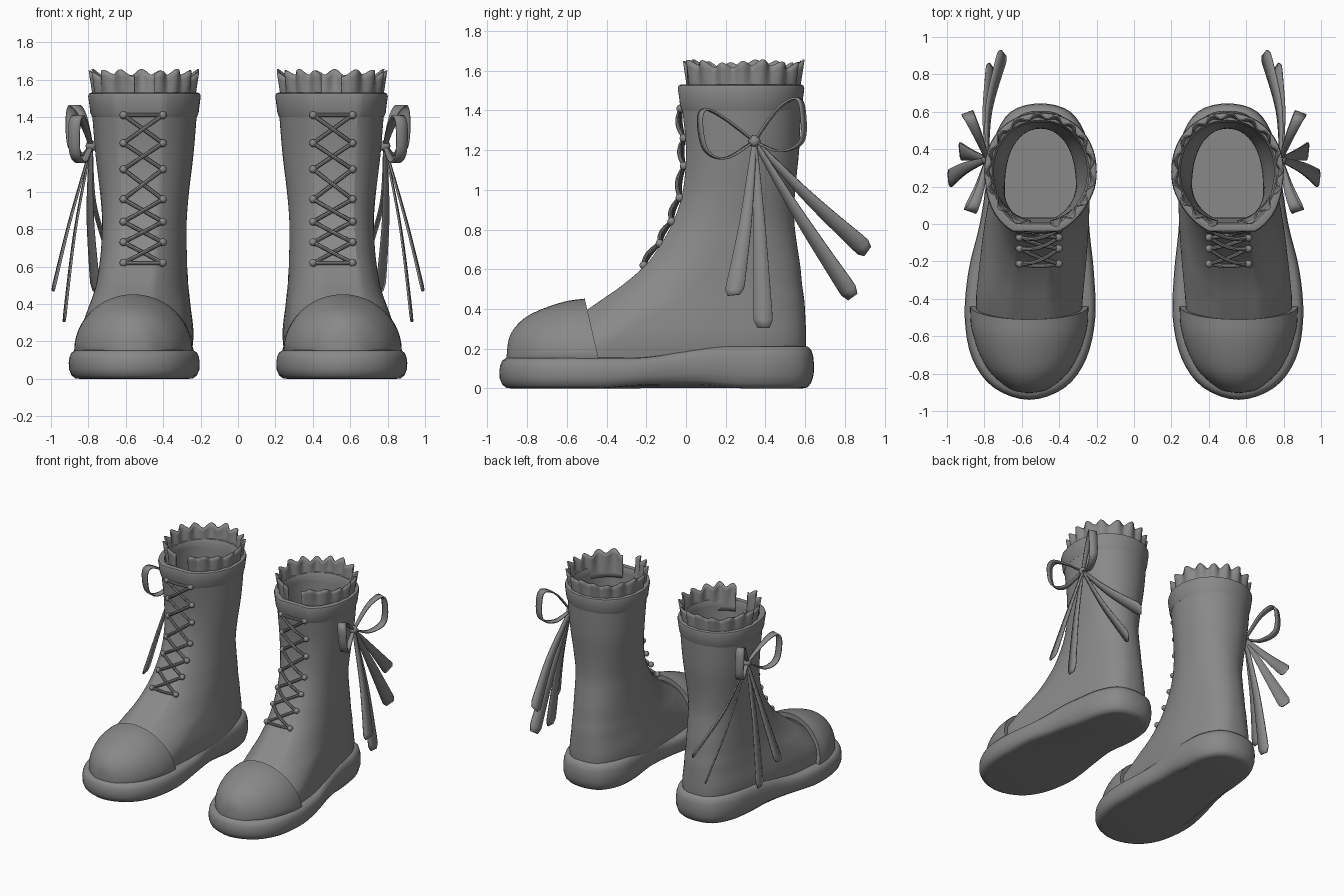
import bpy, bmesh, math
from mathutils import Vector

cube = bpy.data.objects.get("Cube")
if cube:
    bpy.data.objects.remove(cube)

grey = bpy.data.materials.new("mid_grey")
grey.use_nodes = True
colour = (0.25, 0.25, 0.25, 1)
grey.diffuse_color = colour
grey.node_tree.nodes["Principled BSDF"].inputs["Base Color"].default_value = colour


def smooth(points, steps=4, closed=False):
    """Catmull-Rom resampling of tuples of any length."""
    n, out = len(points), []
    for i in range(n if closed else n - 1):
        ids = [i - 1, i, i + 1, i + 2]
        ids = [j % n if closed else min(max(j, 0), n - 1) for j in ids]
        for s in range(steps):
            t = s / steps
            out.append(tuple(
                0.5 * (2 * b + (c - a) * t + (2 * a - 5 * b + 4 * c - d) * t * t
                       + (3 * b - a - 3 * c + d) * t ** 3)
                for a, b, c, d in zip(*(points[j] for j in ids))))
    return out if closed else out + [tuple(points[-1])]


def finish(name, bm, thick=0.0, angle=40):
    """Turn a bmesh into a smooth object mirrored onto the other boot."""
    bmesh.ops.recalc_face_normals(bm, faces=bm.faces)
    mesh = bpy.data.meshes.new(name)
    bm.to_mesh(mesh)
    bm.free()
    ob = bpy.data.objects.new(name, mesh)
    bpy.context.collection.objects.link(ob)
    mesh.materials.append(grey)
    bpy.ops.object.select_all(action='DESELECT')
    ob.select_set(True)
    bpy.context.view_layer.objects.active = ob
    bpy.ops.object.shade_smooth_by_angle(angle=math.radians(angle))
    if thick:
        mod = ob.modifiers.new("thickness", 'SOLIDIFY')
        mod.thickness, mod.offset = thick, 0
    ob.modifiers.new("pair", 'MIRROR').use_mirror_merge = False
    return ob


def loft(bm, rings, closed=True, start=False, end=False, loop=False):
    rows = [[bm.verts.new(p) for p in r] for r in rings]
    n = len(rows[0])
    for a, b in zip(rows, rows[1:] + (rows[:1] if loop else [])):
        for i in range(n if closed else n - 1):
            j = (i + 1) % n
            bm.faces.new((a[i], a[j], b[j], b[i]))
    if start:
        bm.faces.new(rows[0])
    if end:
        bm.faces.new(rows[-1])


def blend(v, lo, hi):
    t = min(1, max(0, (v - lo) / (hi - lo)))
    return t * t * (3 - 2 * t)


def middle(y):
    return 0.5 + 0.06 * min(1, max(0, (0.2 - y) / 0.6))


def section(z, front, back, mid, half, power, grow=0.0):
    """Level outline with a flat front panel and a fuller heel."""
    ring = []
    for k in range(72):
        a = math.tau * k / 72
        s, c = math.sin(a), math.cos(a)
        e = 2 / power if s > 0 else 1
        x = math.copysign(abs(c) ** e, c) * (half + grow)
        if s > 0:
            y = mid + (back + grow - mid) * s ** e
        else:
            y = max(front - grow, mid + (mid - front + grow) * 1.1 * s)
        ring.append((middle(y) + x, y, z))
    return ring


# Upper: height, front, back, widest y, half width, squareness of the heel
rows = smooth([
    (.13, -.86, .60, -.45, .28, 2.8), (.25, -.70, .605, -.35, .285, 2.8),
    (.38, -.52, .60, -.15, .262, 2.6), (.45, -.42, .595, -.02, .248, 2.5),
    (.52, -.32, .585, .06, .238, 2.4), (.62, -.205, .575, .13, .23, 2.3),
    (.72, -.13, .56, .18, .226, 2.2), (.85, -.06, .545, .22, .226, 2.1),
    (1.0, -.015, .55, .25, .238, 2.1), (1.2, .0, .57, .27, .262, 2.1),
    (1.42, -.02, .58, .28, .28, 2.1), (1.5, -.025, .58, .28, .285, 2.1)])
bm = bmesh.new()
loft(bm, [section(*r) for r in rows])
finish("boot_upper", bm, angle=30)

# Lining and insole
bm = bmesh.new()
loft(bm, [section(*r, grow=-.035) for r in rows if r[0] > 0.25], start=True)
finish("boot_lining", bm)

# Rolled cuff
bm = bmesh.new()
profile = [(1.40, -.004), (1.425, .005), (1.46, .009), (1.51, .016), (1.525, .012),
           (1.53, .0), (1.525, -.025), (1.50, -.036), (1.42, -.034)]
loft(bm, [section(z, -.025, .58, .28, .285, 2.1, g) for z, g in profile], loop=True)
finish("boot_cuff", bm, angle=50)

# Sole, thicker under the heel
outline = smooth([
    (.56, -.94), (.75, -.875), (.865, -.72), (.905, -.5), (.885, -.25), (.825, 0),
    (.785, .25), (.75, .45), (.66, .6), (.5, .645), (.34, .6), (.25, .45),
    (.235, .25), (.24, 0), (.215, -.25), (.207, -.5), (.255, -.72), (.37, -.875)], 4, True)


def sole_ring(inset, level):
    ring, n = [], len(outline)
    for i, (x, y) in enumerate(outline):
        ax, ay = outline[i - 1]
        bx, by = outline[(i + 1) % n]
        d = Vector((ay - by, bx - ax)).normalized()
        top = .155 + .06 * blend(y, -.25, .2)
        base = .018 * blend(y, -.45, -.15) * (1 - blend(y, .05, .3))
        ring.append((x + d.x * inset, y + d.y * inset, base + (top - base) * level))
    return ring


bm = bmesh.new()
profile = [(.06, 0), (.035, .02), (.015, .12), (.002, .32), (0, .55), (.004, .75),
           (.014, .9), (.032, .98), (.07, 1)]
loft(bm, [sole_ring(*p) for p in profile], start=True, end=True)
finish("boot_sole", bm, angle=60)

# Toe cap: y, half width, height
bm = bmesh.new()
cap = smooth([(-.44, .316, .302), (-.55, .31, .287), (-.68, .272, .252), (-.78, .218, .212),
              (-.85, .148, .16), (-.89, .085, .10), (-.903, .015, .02)])
cap = [(-.44, .285, .265)] + cap
rings = []
for y, half, high in cap:
    ring = []
    for k in range(48):
        a = math.tau * k / 48
        s = math.sin(a)
        lean = .07 * max(s, 0) * min(1, (y + .903) / .4)
        ring.append((middle(y) + half * math.cos(a), y - lean,
                     .15 + s * (high if s > 0 else .03)))
    rings.append(ring)
loft(bm, rings, end=True)
finish("toe_cap", bm)

# Ruffled frill, split at the front
bm = bmesh.new()
rings = []
for step in range(7):
    t = step / 6
    ring = []
    for k in range(181):
        a = -math.pi / 2 + .2 + (math.tau - .4) * k / 180
        wave = math.cos(17 * a + .6 * math.sin(3 * a))
        r = 1 + t * (.07 + .055 * wave)
        z = 1.44 + t * (.195 + .014 * wave + .008 * math.sin(5 * a))
        ring.append((.5 + .262 * r * math.cos(a), .285 + .275 * r * math.sin(a), z))
    rings.append(ring)
loft(bm, rings, closed=False)
finish("frill", bm, thick=.008)


def panel_y(z):
    for a, b in zip(rows, rows[1:]):
        if a[0] <= z <= b[0]:
            return a[1] + (b[1] - a[1]) * (z - a[0]) / (b[0] - a[0])


def tube(bm, path, radius, sides=8):
    pts = [Vector(p) for p in path]
    rings = []
    for i, p in enumerate(pts):
        d = (pts[min(i + 1, len(pts) - 1)] - pts[max(i - 1, 0)]).normalized()
        u = d.cross(Vector((0, 1, 0))).normalized()
        v = d.cross(u)
        rings.append([p + radius * (u * math.cos(math.tau * k / sides)
                                    + v * math.sin(math.tau * k / sides)) for k in range(sides)])
    loft(bm, rings, start=True, end=True)


# Crossed laces and eyelets
levels = [.62, .73, .84, .96, 1.12, 1.26, 1.41]
centre, reach = .507, .105


def eyelet(side, z):
    return Vector((centre + side * reach, panel_y(z) - .008, z))


laces, studs = bmesh.new(), bmesh.new()
for side in (-1, 1):
    spans = [(eyelet(side, a), eyelet(-side, b), .016 + .008 * side)
             for a, b in zip(levels, levels[1:])]
    if side > 0:
        spans += [(eyelet(-1, z), eyelet(1, z), .012) for z in (levels[0], levels[-1])]
    for p, q, lift in spans:
        tube(laces, [p.lerp(q, t / 8) - Vector((0, lift * math.sin(math.pi * t / 8), 0))
                     for t in range(9)], .0105)
    for z in levels:
        made = bmesh.ops.create_uvsphere(studs, u_segments=12, v_segments=8, radius=.021)
        bmesh.ops.translate(studs, verts=made["verts"], vec=eyelet(side, z))
finish("laces", laces)
finish("eyelets", studs)


def ribbon(name, path, across, width):
    """Strip along a path; width maps progress 0..1 to the strip's breadth."""
    pts = smooth(path, 8)
    side = Vector(across).normalized()
    bm = bmesh.new()
    rings = []
    for i, p in enumerate(pts):
        w = side * width(i / (len(pts) - 1)) / 2
        rings.append([Vector(p) - w, Vector(p), Vector(p) + w])
    loft(bm, rings, closed=False)
    finish(name, bm, thick=.01)


# Side bow: knot, two loops and four tails
knot = (.785, .345, 1.245)
bm = bmesh.new()
bmesh.ops.create_uvsphere(bm, u_segments=16, v_segments=10, radius=.03)
bmesh.ops.translate(bm, verts=bm.verts, vec=knot)
finish("bow_knot", bm)


def loop_width(t):
    return .02 + .045 * math.sin(math.pi * t)


ribbon("bow_front_loop", [knot, (.82, .2, 1.355), (.855, .1, 1.405), (.875, .07, 1.35),
                          (.87, .1, 1.2), (.83, .2, 1.16), knot], (.94, .33, 0), loop_width)
ribbon("bow_back_loop", [knot, (.83, .46, 1.405), (.875, .56, 1.46), (.89, .59, 1.38),
                         (.88, .58, 1.24), (.83, .47, 1.195), knot], (.94, -.33, 0), loop_width)


def tail_width(t):
    return (.02 + .085 * t) * (1 if t < .93 else 1 - 6 * (t - .93))


tails = [((.90, .30, .84), (.99, .24, .47), (.1, 1, .1)),
         ((.87, .37, .80), (.93, .39, .305), (.1, 1, 0)),
         ((.79, .57, .87), (.76, .84, .46), (.5, .7, .5)),
         ((.775, .62, .96), (.70, .915, .69), (.4, .5, .7))]
for number, (bend, tip, across) in enumerate(tails, 1):
    ribbon(f"bow_tail_{number}", [knot, bend, tip], across, tail_width)
